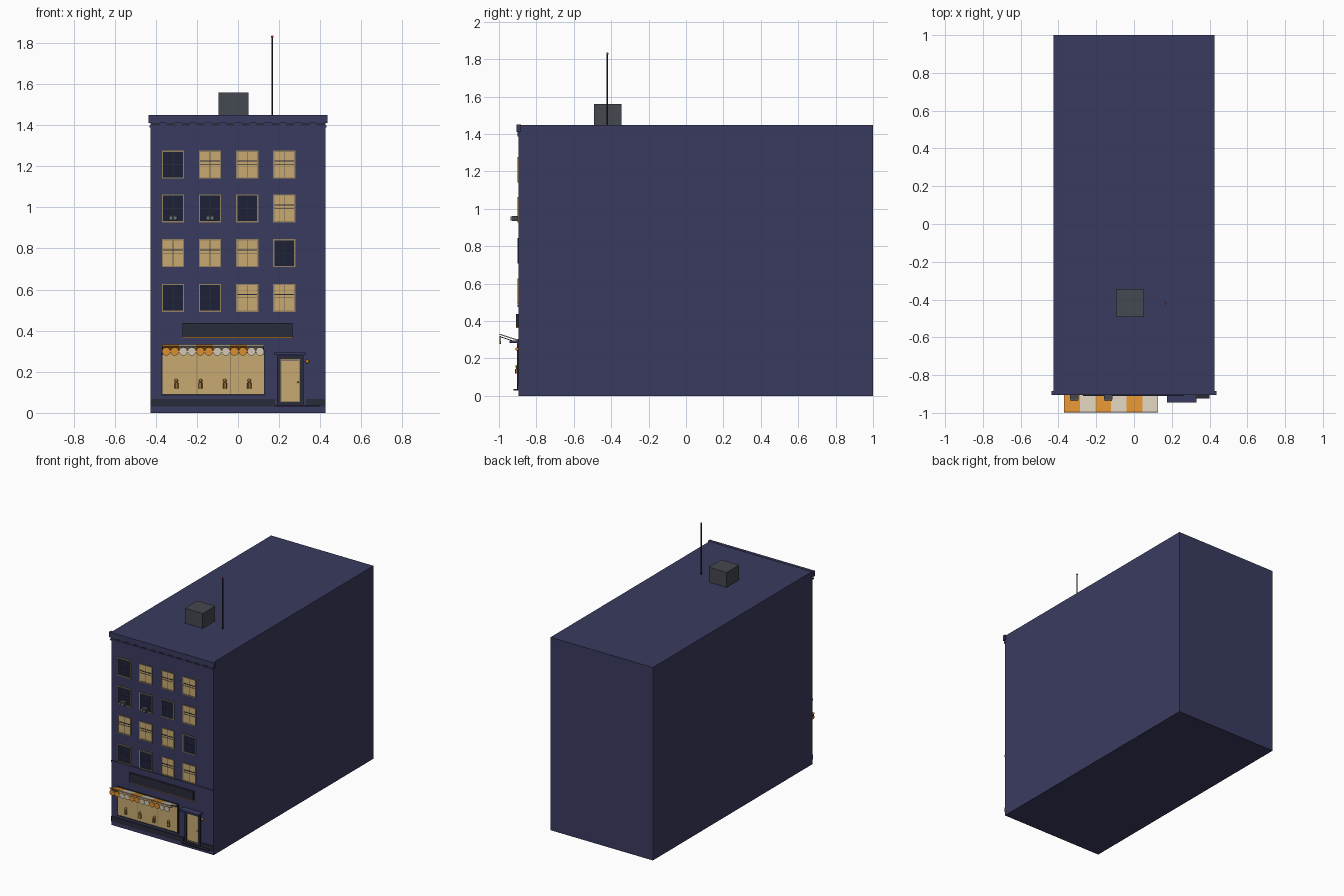
import bpy
import math

if "Cube" in bpy.data.objects:
    bpy.data.objects.remove(bpy.data.objects["Cube"])

WALL = -0.895  # y of the front wall


def mat(name, r, g, b):
    m = bpy.data.materials.new(name)
    m.diffuse_color = (r, g, b, 1)
    m.use_nodes = True
    m.node_tree.nodes["Principled BSDF"].inputs["Base Color"].default_value = m.diffuse_color
    return m


NAVY = mat("navy_wall", 0.042, 0.044, 0.115)
DARK = mat("dark_trim", 0.022, 0.024, 0.042)
GLASS = mat("dark_glass", 0.012, 0.015, 0.038)
GLOW = mat("lit_glass", 0.58, 0.40, 0.17)
FRAME = mat("tan_frame", 0.30, 0.22, 0.12)
BAR = mat("window_bar", 0.13, 0.10, 0.07)
ORANGE = mat("orange", 0.70, 0.27, 0.03)
CREAM = mat("cream", 0.65, 0.57, 0.45)
GREY = mat("metal_grey", 0.06, 0.065, 0.08)
LIGHT = mat("light_grey", 0.16, 0.17, 0.20)
GOLD = mat("gold", 0.30, 0.17, 0.04)
RED = mat("red", 0.6, 0.03, 0.03)


def box(name, x0, x1, y0, y1, z0, z1, m, bevel=0):
    bpy.ops.mesh.primitive_cube_add(size=1, location=((x0 + x1) / 2, (y0 + y1) / 2, (z0 + z1) / 2))
    o = bpy.context.object
    o.name = name
    o.scale = (x1 - x0, y1 - y0, z1 - z0)
    bpy.ops.object.transform_apply(location=False, rotation=False, scale=True)
    o.data.materials.append(m)
    if bevel:
        b = o.modifiers.new("bevel", 'BEVEL')
        b.width = bevel
    return o


def front_box(name, x0, x1, z0, z1, out, m):
    """Box fixed to the front wall, standing out by the given depth."""
    return box(name, x0, x1, WALL - out, WALL + 0.004, z0, z1, m)


def rod(name, loc, r, depth, m, rot=(0, 0, 0), sides=12):
    bpy.ops.mesh.primitive_cylinder_add(vertices=sides, radius=r, depth=depth, location=loc, rotation=rot)
    o = bpy.context.object
    o.name = name
    o.data.materials.append(m)
    bpy.ops.object.shade_smooth_by_angle()
    return o


def ball(name, loc, r, m):
    bpy.ops.mesh.primitive_uv_sphere_add(segments=12, ring_count=8, radius=r, location=loc)
    o = bpy.context.object
    o.name = name
    o.data.materials.append(m)
    bpy.ops.object.shade_smooth()


def frame(name, x0, x1, z0, z1, t, out, m):
    """Four bars around an opening."""
    front_box(name + "_left", x0, x0 + t, z0, z1, out, m)
    front_box(name + "_right", x1 - t, x1, z0, z1, out, m)
    front_box(name + "_bottom", x0 + t, x1 - t, z0, z0 + t, out, m)
    front_box(name + "_top", x0 + t, x1 - t, z1 - t, z1, out, m)


# Main block
box("building_body", -0.425, 0.425, WALL, 1.0, 0, 1.448, NAVY)

# Cornice with dentils, and string course above the shop
box("cornice", -0.436, 0.436, WALL - 0.011, WALL + 0.012, 1.41, 1.45, NAVY)
front_box("cornice_moulding", -0.43, 0.43, 1.388, 1.398, 0.007, NAVY)
for i in range(12):
    x = -0.40 + i * 0.8 / 11
    front_box("dentil", x - 0.02, x + 0.02, 1.398, 1.41, 0.006, DARK)
front_box("string_course", -0.425, 0.425, 0.475, 0.488, 0.007, NAVY)

# Upper windows: 1 = lit, 0 = dark
W, H = 0.108, 0.136
rows = [(1.208, "0111"), (0.995, "0001"), (0.777, "1110"), (0.56, "0011")]
for cz, lit in rows:
    for cx, state in zip((-0.316, -0.136, 0.045, 0.225), lit):
        on = state == "1"
        x0, x1, z0, z1 = cx - W / 2, cx + W / 2, cz - H / 2, cz + H / 2
        front_box("window_glass", x0, x1, z0, z1, 0.002, GLOW if on else GLASS)
        frame("window_frame", x0, x1, z0, z1, 0.006, 0.006, FRAME)
        bar = BAR if on else DARK
        front_box("window_mullion", cx - 0.002, cx + 0.002, z0 + 0.006, z1 - 0.006, 0.004, bar)
        front_box("window_rail", x0 + 0.006, x1 - 0.006, cz - 0.002, cz + 0.002, 0.004, bar)
        if on:
            front_box("window_blind_edge", x0 + 0.006, x1 - 0.006, cz + 0.014, cz + 0.019, 0.005, DARK)

# Air conditioners under two windows
for cx in (-0.316, -0.136):
    box("air_conditioner", cx - 0.022, cx + 0.022, WALL - 0.035, WALL, 0.936, 0.962, GREY)
    for s in (-1, 1):
        box("air_conditioner_grille", cx + s * 0.011 - 0.009, cx + s * 0.011 + 0.009,
            WALL - 0.043, WALL - 0.034, 0.939, 0.959, LIGHT)

# Sign board with orange lower edge
front_box("sign_board", -0.27, 0.265, 0.369, 0.438, 0.015, DARK)
front_box("sign_edge", -0.27, 0.265, 0.364, 0.369, 0.015, ORANGE)

# Shop window and plinth
front_box("shop_glass", -0.37, 0.13, 0.088, 0.30, 0.003, GLOW)
frame("shop_frame", -0.375, 0.135, 0.083, 0.305, 0.008, 0.007, DARK)
for x in (-0.203, -0.037):
    front_box("shop_mullion", x - 0.002, x + 0.002, 0.09, 0.30, 0.006, FRAME)
front_box("plinth_left", -0.423, 0.18, 0.03, 0.068, 0.006, DARK)
front_box("plinth_right", 0.33, 0.423, 0.03, 0.068, 0.006, DARK)

# Display pieces in the shop window
for x in (-0.30, -0.182, -0.064, 0.055):
    y = WALL - 0.008
    rod("display_body", (x, y, 0.132), 0.010, 0.026, GOLD)
    rod("display_neck", (x, y, 0.149), 0.006, 0.012, GOLD)
    ball("display_top", (x, y, 0.157), 0.009, GOLD)

# Awning: striped sloping panels with round scallops on the outer edge
N, AX0, AX1 = 6, -0.37, 0.127
step = (AX1 - AX0) / N
tilt = -math.atan2(0.034, 0.105)
for i in range(N):
    m = CREAM if i % 2 else ORANGE
    x = AX0 + i * step
    p = box("awning_stripe", x, x + step, -0.999, -0.892, 0.310, 0.316, m)
    p.rotation_euler[0] = tilt
    for k in (0.25, 0.75):
        rod("awning_scallop", (x + k * step, -0.993, 0.299), 0.0205, 0.006, m, (math.pi / 2, 0, 0), 16)
for x in (AX0 + 0.004, AX1 - 0.004):
    arm = box("awning_arm", x - 0.002, x + 0.002, -0.995, -0.892, 0.298, 0.302, DARK)
    arm.rotation_euler[0] = tilt

# Door with frame, hood, step and lamp
front_box("door_panel", 0.205, 0.302, 0.058, 0.256, 0.003, GLOW)
frame("door_frame", 0.190, 0.318, 0.035, 0.280, 0.017, 0.009, DARK)
frame("door_inner_frame", 0.206, 0.301, 0.052, 0.263, 0.005, 0.007, FRAME)
box("door_hood", 0.175, 0.332, WALL - 0.05, WALL, 0.282, 0.295, NAVY)
box("door_step", 0.18, 0.40, WALL - 0.028, WALL, 0.030, 0.038, DARK)
ball("door_handle", (0.292, WALL - 0.009, 0.15), 0.004, GOLD)
ball("door_lamp", (0.337, WALL - 0.008, 0.25), 0.009, ORANGE)

# Roof unit and aerial
box("roof_unit", -0.096, 0.052, -0.493, -0.345, 1.445, 1.56, GREY)
rod("aerial", (0.167, -0.42, 1.637), 0.004, 0.384, DARK)
ball("aerial_tip", (0.167, -0.42, 1.83), 0.006, RED)
